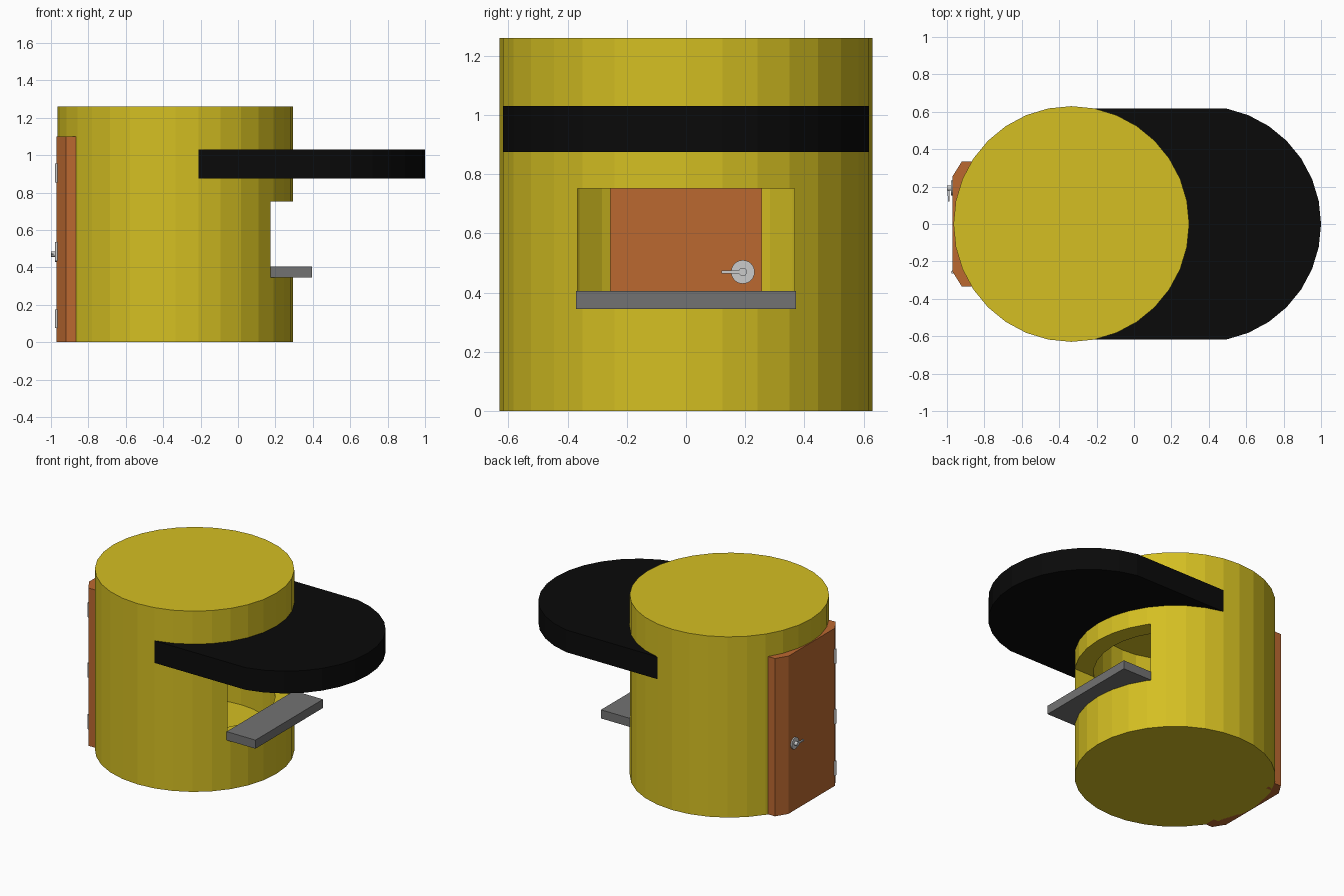
import bpy, bmesh, math
from mathutils import Matrix

if "Cube" in bpy.data.objects:
    bpy.data.objects.remove(bpy.data.objects["Cube"])

CX, R, WALL, H = -0.335, 0.63, 0.12, 1.26


def material(name, rgb):
    m = bpy.data.materials.new(name)
    m.diffuse_color = (*rgb, 1)
    m.use_nodes = True
    m.node_tree.nodes["Principled BSDF"].inputs["Base Color"].default_value = m.diffuse_color
    return m


YELLOW = material("yellow", (0.66, 0.52, 0.016))
ORANGE = material("orange", (0.50, 0.14, 0.03))
BLACK = material("black", (0.003, 0.003, 0.003))
GREY = material("sill_grey", (0.17, 0.17, 0.17))


def finish(name, bm, mat=None):
    bmesh.ops.recalc_face_normals(bm, faces=bm.faces)
    me = bpy.data.meshes.new(name)
    bm.to_mesh(me)
    bm.free()
    ob = bpy.data.objects.new(name, me)
    bpy.context.collection.objects.link(ob)
    if mat:
        me.materials.append(mat)
    return ob


def add_prism(bm, outline, z0, z1):
    """Extrude an xy outline from z0 to z1."""
    face = bm.faces.new([bm.verts.new((x, y, z0)) for x, y in outline])
    top = bmesh.ops.extrude_face_region(bm, geom=[face])["geom"]
    bmesh.ops.translate(bm, vec=(0, 0, z1 - z0),
                        verts=[v for v in top if isinstance(v, bmesh.types.BMVert)])


def prism(name, outline, z0, z1, mat=None):
    bm = bmesh.new()
    add_prism(bm, outline, z0, z1)
    return finish(name, bm, mat)


def rect(x0, x1, y0, y1):
    return [(x0, y0), (x1, y0), (x1, y1), (x0, y1)]


def arc(cx, r, i0, i1):
    """Points of a 32-sided circle, step i0 to i1."""
    return [(cx + r * math.cos(i * math.pi / 16), r * math.sin(i * math.pi / 16))
            for i in range(i0, i1 + 1)]


def cut(ob, cutter):
    mod = ob.modifiers.new("cut", "BOOLEAN")
    mod.operation, mod.solver, mod.object = "DIFFERENCE", "EXACT", cutter
    cutter.hide_render = True
    cutter.hide_set(True)


# hollow round body with window and doorway
body = prism("body", arc(CX, R, 0, 31), 0, H, YELLOW)
cut(body, prism("room_cutter", arc(CX, R - WALL, 0, 31), WALL, H - WALL, YELLOW))
cut(body, prism("window_cutter", rect(-0.2, 0.6, -0.367, 0.367), 0.375, 0.752, YELLOW))
cut(body, prism("doorway_cutter", rect(-1.2, -0.6, -0.255, 0.255), WALL + 0.002, 1.02, YELLOW))

# awning pulled out of the body wall
prism("awning", arc(CX + 0.705, R, -7, 7) + arc(CX, R, -7, 7)[::-1], 0.875, 1.03, BLACK)

# window sill
prism("window_sill", rect(0.173, 0.395, -0.372, 0.372), 0.345, 0.405, GREY)

# chamfered door frame: two posts and a lintel
bm = bmesh.new()
for s in (-1, 1):
    add_prism(bm, [(-0.97, s * 0.255), (-0.92, s * 0.335),
                   (-0.867, s * 0.335), (-0.867, s * 0.255)], 0, 1.1)
add_prism(bm, rect(-0.97, -0.867, -0.255, 0.255), 1.02, 1.1)
finish("door_frame", bm, ORANGE)

# door
prism("door", rect(-0.969, -0.905, -0.255, 0.255), 0, 1.02, ORANGE)

# hinges
for i, z in enumerate((0.125, 0.485, 0.905)):
    bm = bmesh.new()
    bmesh.ops.create_cone(bm, cap_ends=True, segments=12, radius1=0.009, radius2=0.009,
                          depth=0.1, matrix=Matrix.Translation((-0.969, -0.257, z)))
    finish(f"hinge_{i + 1}", bm)

# lever handles outside and inside: rose, spindle and tapered lever
for name, x, d in (("outer_handle", -0.969, -1), ("inner_handle", -0.905, 1)):
    bm = bmesh.new()
    turn = Matrix.Rotation(math.pi / 2, 4, "Y")
    for r, x0, x1 in ((0.04, 0, 0.009), (0.014, 0.009, 0.031)):
        bmesh.ops.create_cone(
            bm, cap_ends=True, segments=24, radius1=r, radius2=r, depth=x1 - x0,
            matrix=Matrix.Translation((x + d * (x0 + x1) / 2, 0.192, 0.47)) @ turn)
    lever = [(x + d * 0.016, 0.192), (x + d * 0.028, 0.192),
             (x + d * 0.026, 0.12), (x + d * 0.018, 0.12)]
    add_prism(bm, lever, 0.465, 0.475)
    finish(name, bm)
